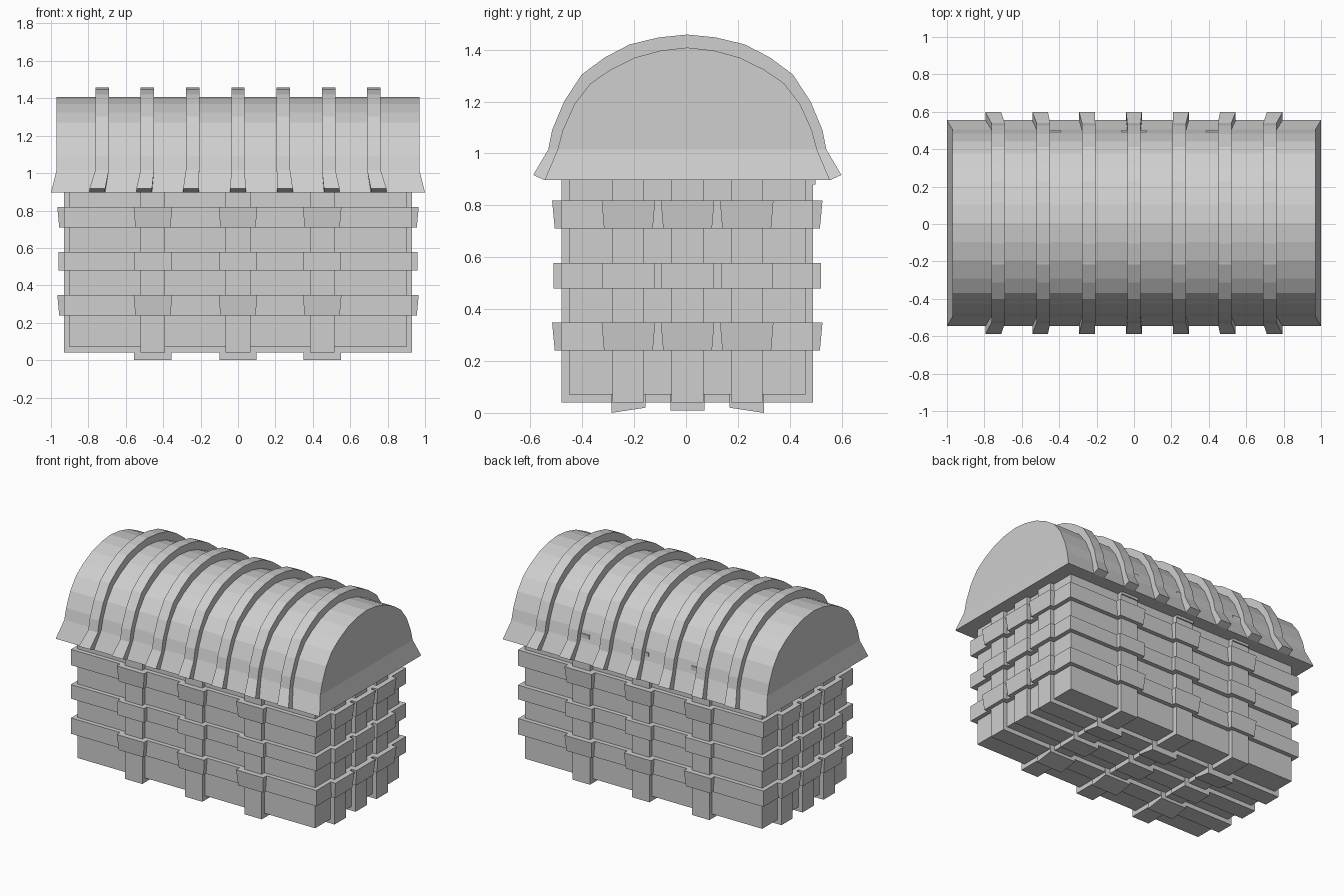
import bpy, bmesh

if "Cube" in bpy.data.objects:
    bpy.data.objects.remove(bpy.data.objects["Cube"])

grey = bpy.data.materials.new("plain_grey")
grey.diffuse_color = (0.62, 0.62, 0.62, 1)
grey.use_nodes = True
grey.node_tree.nodes["Principled BSDF"].inputs["Base Color"].default_value = grey.diffuse_color


def finish(name, bm):
    bmesh.ops.recalc_face_normals(bm, faces=bm.faces)
    me = bpy.data.meshes.new(name)
    bm.to_mesh(me)
    bm.free()
    me.materials.append(grey)
    ob = bpy.data.objects.new(name, me)
    bpy.context.collection.objects.link(ob)
    return ob


def hexa(bm, pts):
    """Six-sided block from a base loop of four points and an outer loop of four."""
    v = [bm.verts.new(p) for p in pts]
    for f in ((0, 1, 2, 3), (4, 5, 6, 7), (0, 1, 5, 4), (1, 2, 6, 5), (2, 3, 7, 6), (3, 0, 4, 7)):
        bm.faces.new([v[i] for i in f])


def box(bm, x0, x1, y0, y1, z0, z1):
    loop = ((x0, y0), (x1, y0), (x1, y1), (x0, y1))
    hexa(bm, [(x, y, z0) for x, y in loop] + [(x, y, z1) for x, y in loop])


X, Y0, Y1, Z0, T = 0.90, -0.45, 0.46, 0.07, 0.03   # core size, strip thickness
YC = 0.005
COLS = (-0.455, 0.0, 0.45)                         # upright strips, front and back
SIDES = (-0.222, 0.006, 0.234)                     # upright strips, ends
BANDS = ((0.24, 0.348, True), (0.48, 0.577, False), (0.71, 0.818, True))

# core of the basket
bm = bmesh.new()
box(bm, -X, X, Y0, Y1, Z0, 0.93)
finish("basket_core", bm)

# upright strips, passing under the bottom
bm = bmesh.new()
for c in COLS:
    box(bm, c - 0.066, c + 0.066, Y0 - T, Y1 + T, Z0 - T, 0.92)
finish("front_back_strips", bm)
bm = bmesh.new()
for c in SIDES:
    box(bm, -X - T, X + T, c - 0.061, c + 0.061, Z0 - T, 0.92)
finish("end_strips", bm)

# horizontal bands
bm = bmesh.new()
for z0, z1, _ in BANDS:
    box(bm, -X - T, X + T, Y0 - T, Y1 + T, z0, z1)
finish("horizontal_bands", bm)


# raised weave where a band crosses a strip
def crossing(bm, place, u, v0, v1, d0, d1, flare):
    w0, w1 = (0.094, 0.103) if flare else (0.1, 0.1)
    rim = ((u - w0, v0), (u + w0, v0), (u + w1, v1), (u - w1, v1))
    hexa(bm, [place(a, b, 0) for a, b in rim] +
         [place(a, b, d0 if b == v0 else d1) for a, b in rim])


bm = bmesh.new()
for z0, z1, flare in BANDS:
    d0, d1 = (0.056, 0.066) if flare else (0.06, 0.06)
    for c in COLS:
        crossing(bm, lambda u, v, d: (u, Y0 - d, v), c, z0, z1, d0, d1, flare)
        crossing(bm, lambda u, v, d: (u, Y1 + d, v), c, z0, z1, d0, d1, flare)
    for c in SIDES:
        crossing(bm, lambda u, v, d: (X + d, u, v), c, z0, z1, d0, d1, flare)
        crossing(bm, lambda u, v, d: (-X - d, u, v), c, z0, z1, d0, d1, flare)
finish("wall_weave", bm)

# raised weave under the bottom
bm = bmesh.new()
for c in COLS:
    for s, d0, d1 in zip(SIDES, (0.07, 0.06, 0.05), (0.05, 0.06, 0.07)):
        crossing(bm, lambda u, v, d: (u, v, Z0 - d), c, s - 0.066, s + 0.066, d0, d1, False)
finish("bottom_weave", bm)

# lid profiles, half of each (y, z), mirrored below
INNER = [(0.55, 0.897), (0.5, 1.015), (0.48, 1.09), (0.435, 1.19), (0.373, 1.27),
         (0.296, 1.323), (0.2, 1.37), (0.1, 1.397)]
OUTER = [(0.594, 0.917), (0.536, 1.015), (0.521, 1.09), (0.475, 1.2), (0.407, 1.304),
         (0.318, 1.37), (0.222, 1.42), (0.11, 1.447)]


def arch(half, top):
    return ([(YC - y, z) for y, z in half] + [(YC, top)] +
            [(YC + y, z) for y, z in reversed(half)])


inner, outer = arch(INNER, 1.408), arch(OUTER, 1.458)
N = len(inner)

# domed lid, flared at the lower edge
bm = bmesh.new()
ends = []
for s in (-1, 1):
    ends.append([bm.verts.new((s * (1.0 if i in (0, N - 1) else 0.97), y, z))
                 for i, (y, z) in enumerate(inner)])
a, b = ends
for i in range(N - 1):
    bm.faces.new((a[i], a[i + 1], b[i + 1], b[i]))
bm.faces.new((a[0], b[0], b[-1], a[-1]))
for e in ends:
    bm.faces.new((e[0], e[1], e[-2], e[-1]))
    bm.faces.new(e[1:-1])
finish("domed_lid", bm)

# ribs over the lid
bm = bmesh.new()
for c in (-0.727, -0.485, -0.243, 0.0, 0.243, 0.485, 0.727):
    rows = []
    for i in range(N):
        foot = i in (0, N - 1)
        x, w = (c * 1.035, 0.042) if foot else (c, 0.036)
        rows.append([bm.verts.new(p) for p in (
            (x - w, *inner[i]), (x - w, *outer[i]), (x + w, *outer[i]), (x + w, *inner[i]))])
    for p, q in zip(rows, rows[1:]):
        for k in range(4):
            bm.faces.new((p[k], p[(k + 1) % 4], q[(k + 1) % 4], q[k]))
    bm.faces.new(rows[0])
    bm.faces.new(rows[-1])
finish("lid_ribs", bm)

# ends of the back strips poking through the lid
bm = bmesh.new()
for c in COLS:
    box(bm, c - 0.066, c + 0.066, 0.44, 0.499, 0.88, 1.065)
finish("back_strip_tabs", bm)
